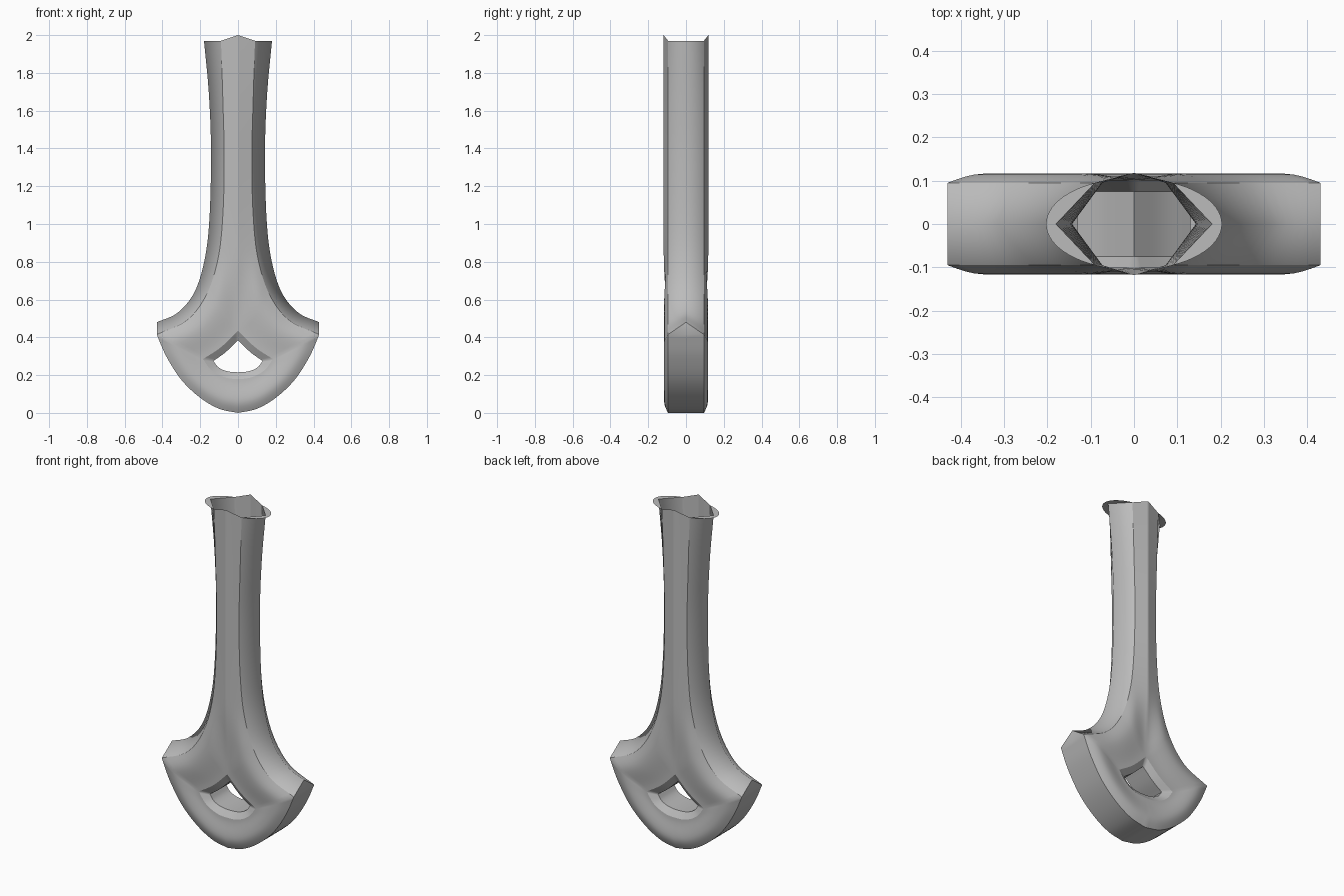
import bpy, bmesh, math
from mathutils import Vector

cube = bpy.data.objects.get("Cube")
if cube:
    bpy.data.objects.remove(cube, do_unlink=True)

STEPS = 6          # samples per curve segment
EDGE_Y = 0.095     # half depth at the creased outline
HOLE_Y = 0.1       # half depth at the outer hole rim
TUNNEL_Y = 0.075   # half depth at the inner hole rim

grey = bpy.data.materials.new("plain grey")
grey.use_nodes = True
grey.diffuse_color = (0.5, 0.5, 0.5, 1)
grey.node_tree.nodes["Principled BSDF"].inputs["Base Color"].default_value = (0.5, 0.5, 0.5, 1)


def spline(points):
    """Smooth curve through (x, z) points."""
    p = [Vector(q) for q in points]
    p = [2 * p[0] - p[1]] + p + [2 * p[-1] - p[-2]]
    out = []
    for i in range(1, len(p) - 2):
        a, b, c, d = p[i - 1:i + 3]
        for k in range(STEPS):
            t = k / STEPS
            out.append(0.5 * (2 * b + (c - a) * t + (2 * a - 5 * b + 4 * c - d) * t ** 2
                              + (3 * b - a - 3 * c + d) * t ** 3))
    return out + [p[-2]]


def at_depth(curve, y):
    return [Vector((q.x, y, q.y)) for q in curve]


def smooth(t):
    t = max(0, min(1, t))
    return t * t * (3 - 2 * t)


def loft(bm, rows, group, sx=1, sy=1):
    """Quads between successive rows of points, mirrored by sx and sy."""
    grid = [[bm.verts.new((q.x * sx, q.y * sy, q.z)) for q in row] for row in rows]
    for r, s in zip(grid, grid[1:]):
        for i in range(len(r) - 1):
            quad = [r[i], r[i + 1], s[i + 1], s[i]]
            bm.faces.new(quad if sx * sy > 0 else quad[::-1]).material_index = group


def finish(bm, name):
    mesh = bpy.data.meshes.new(name)
    bm.to_mesh(mesh)
    bm.free()
    mesh.materials.append(grey)
    obj = bpy.data.objects.new(name, mesh)
    bpy.context.collection.objects.link(obj)
    return obj


# Outline curves of one half, from the open top down to the wing tip
crease = spline([(.09, 1.97), (.08, 1.65), (.073, 1.35), (.08, 1.05),
                 (.105, .82), (.165, .63), (.27, .49), (.43, .415)])
ridge = spline([(.18, 1.97), (.155, 1.7), (.143, 1.4), (.15, 1.05),
                (.175, .82), (.23, .64), (.32, .53), (.43, .48)])
centre = spline([(0, 2), (0, 1.65), (0, 1.35), (0, 1.05), (0, .8), (0, .435)])
keel = spline([(.43, .415), (.38, .3), (.3, .175), (.2, .08), (.1, .022), (0, 0)])

# Hole outlines: outer and inner rim
rim_top = spline([(0, .435), (.09, .348), (.185, .285)])
rim_low = spline([(.185, .285), (.15, .235), (.11, .205), (.07, .188), (.035, .181), (0, .18)])
bore_top = spline([(0, .385), (.065, .322), (.13, .275)])
bore_low = spline([(.13, .275), (.11, .247), (.085, .23), (.055, .22), (.027, .216), (0, .215)])


def front_rows(outer, inner, columns=12):
    """Front skin: faceted on the shaft, rounded and dished around the hole."""
    rows = []
    for c in range(columns + 1):
        t = c / columns
        shaft = EDGE_Y + 0.023 * t
        if t < 0.35:
            blade = EDGE_Y + 0.021 * math.sin(math.pi / 2 * t / 0.35)
        else:
            blade = 0.116 - (0.116 - HOLE_Y) * smooth((t - 0.35) / 0.65)
        row = []
        for a, b in zip(outer, inner):
            q = a.lerp(b, t)
            w = smooth((0.85 - b.y) / 0.41)
            row.append(Vector((q.x, shaft + (blade - shaft) * w, q.y)))
        rows.append(row)
    return rows


FRONT, SIDE, KEEL, RIM, BORE = range(5)
bm = bmesh.new()
for sx in (1, -1):
    for sy in (1, -1):
        def add(rows, group):
            loft(bm, rows, group, sx, sy)
        # Front and back skins
        add(front_rows(crease, centre[:-1] + rim_top), FRONT)
        add(front_rows(keel, rim_low), FRONT)
        # Sloping sides, curved underside and wing tips
        add([at_depth(ridge, 0), at_depth(crease, EDGE_Y)], SIDE)
        add([at_depth(keel, EDGE_Y), at_depth(keel, 0)], KEEL)
        tip = [Vector((.43, y * sy, z)) for y, z in ((EDGE_Y, .415), (0, .48), (0, .415))]
        face = bm.faces.new([bm.verts.new((p.x * sx, p.y, p.z)) for p in tip])
        face.material_index = KEEL
        # Bevelled rim and the bore through the blade
        for rim, bore in ((rim_top, bore_top), (rim_low, bore_low)):
            add([at_depth(rim, HOLE_Y), at_depth(bore, TUNNEL_Y)], RIM)
            add([at_depth(bore, TUNNEL_Y), at_depth(bore, 0)], BORE)

bmesh.ops.remove_doubles(bm, verts=bm.verts, dist=0.0005)
bmesh.ops.recalc_face_normals(bm, faces=bm.faces)

# Keep the borders between parts sharp and everything else smooth
for e in bm.edges:
    if len(e.link_faces) == 2:
        f, g = e.link_faces
        bent = f.material_index != SIDE and f.normal.angle(g.normal, 0) > math.radians(50)
        e.smooth = not (f.material_index != g.material_index or bent)
for f in bm.faces:
    f.smooth = True
for f in bm.faces:
    f.material_index = 0
finish(bm, "hollow_shaft_and_blade")

# Thin flat crescents beside the open top
bm = bmesh.new()
spread = [k / 12 for k in range(-12, 13)]
line = [Vector((.18 - .09 * abs(s), EDGE_Y * s, 1.97)) for s in spread]
arc = [Vector((.203 * math.cos(1.11 * s), .106 * math.sin(1.11 * s), 1.97)) for s in spread]
for sx in (1, -1):
    loft(bm, [arc, line], 0, sx)
finish(bm, "top_flange")
